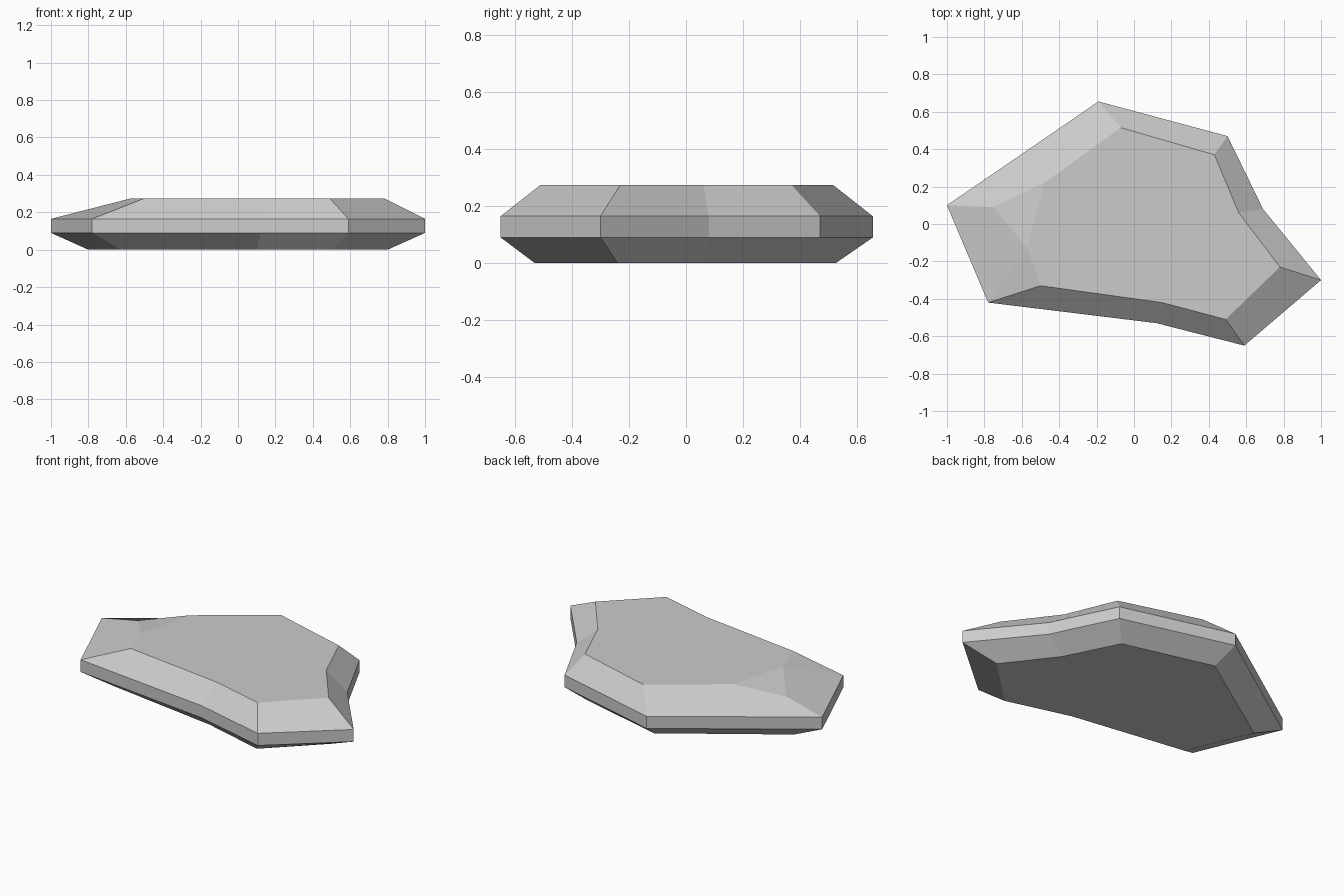
import bpy, bmesh

cube = bpy.data.objects.get("Cube")
if cube:
    bpy.data.objects.remove(cube)

# Single stone colour
stone = bpy.data.materials.new("stone_grey")
stone.use_nodes = True
colour = (0.6, 0.6, 0.6, 1)
stone.diffuse_color = colour
stone.node_tree.nodes["Principled BSDF"].inputs["Base Color"].default_value = colour

# Outlines run counter-clockwise from the left tip
OUTLINE = [(-1, .1), (-.78, -.42), (.12, -.53), (.59, -.65),
           (1, -.3), (.69, .08), (.5, .47), (-.19, .655)]
BASE = [(-.8, .09), (-.63, -.31), (.1, -.42), (.5, -.53),
        (.8, -.24), (.57, .06), (.41, .38), (-.15, .525)]
TOP = [(-.75, .09), (-.5, -.33), (.15, -.42), (.49, -.51),
       (.78, -.23), (.56, .06), (.43, .37), (-.07, .515)]
BAND_LOW, BAND_HIGH, HEIGHT, CHIP = .09, .165, .275, .22

bm = bmesh.new()


def ring(points, z):
    return [bm.verts.new((x, y, z)) for x, y in points]


def bridge(a, b, sides):
    for i in sides:
        j = (i + 1) % len(a)
        bm.faces.new((a[i], a[j], b[j], b[i]))


base = ring(BASE, 0)
low = ring(OUTLINE, BAND_LOW)
high = ring(OUTLINE, BAND_HIGH)
top = ring(TOP, HEIGHT)
top[0].co.z = CHIP

# Flat underside, lower bevel, upright band, upper bevel
bm.faces.new(base[::-1])
bridge(base, low, range(8))
bridge(low, high, range(8))
bridge(high, top, range(1, 7))

# Chipped corner at the left tip
front_chip, back_chip = ring([(-.57, -.13), (-.48, .22)], HEIGHT)
tip = top[0]
bm.faces.new((high[0], high[1], front_chip, tip))
bm.faces.new((high[1], top[1], front_chip))
bm.faces.new((tip, front_chip, back_chip))
bm.faces.new((high[7], high[0], tip, back_chip))
bm.faces.new((high[7], back_chip, top[7]))

# Flat upper surface
bm.faces.new([front_chip] + top[1:] + [back_chip])

bmesh.ops.recalc_face_normals(bm, faces=bm.faces)
mesh = bpy.data.meshes.new("stone_slab")
bm.to_mesh(mesh)
bm.free()
mesh.materials.append(stone)
slab = bpy.data.objects.new("stone_slab", mesh)
bpy.context.collection.objects.link(slab)
